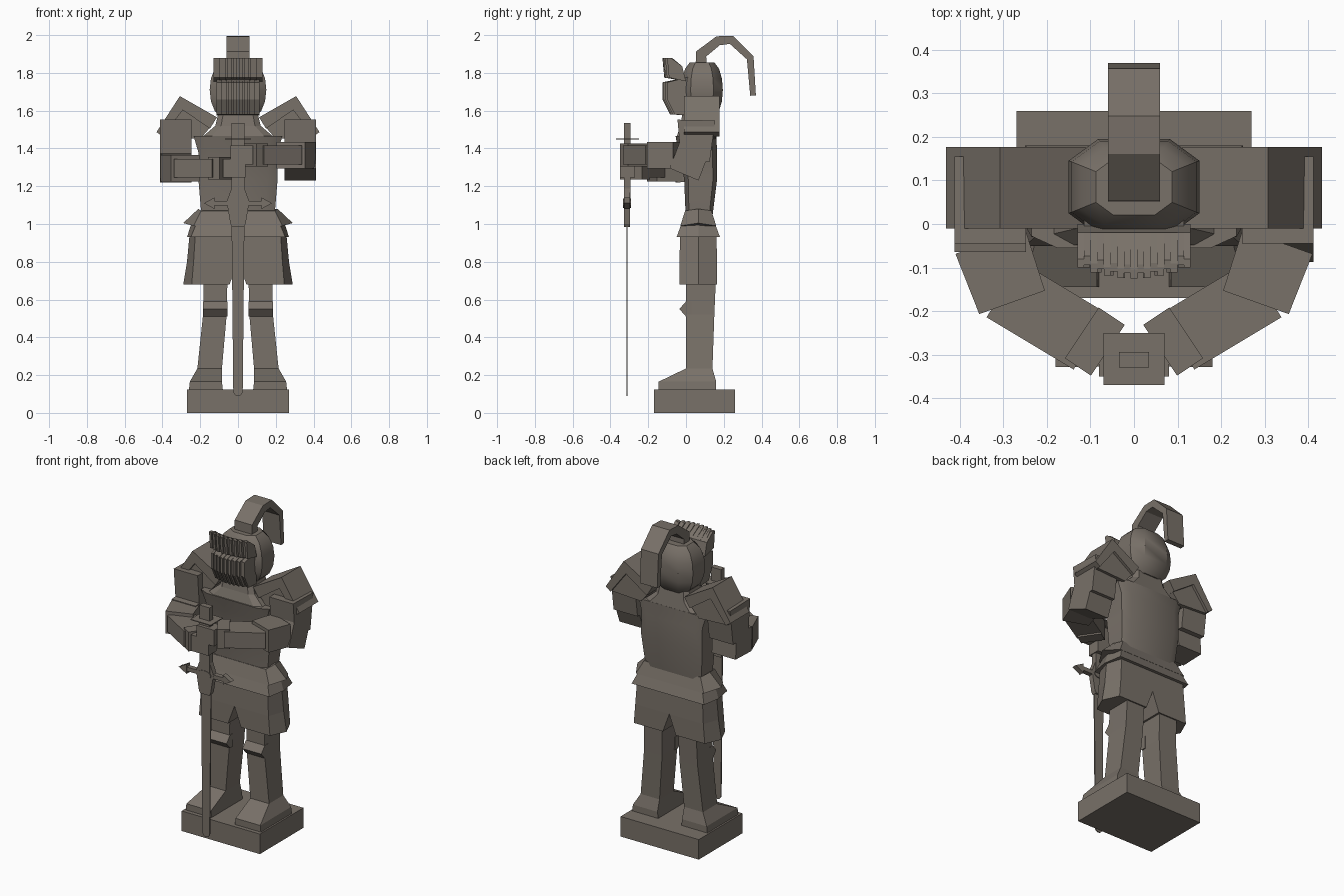
import bpy, bmesh, math
from mathutils import Vector

old = bpy.data.objects.get("Cube")
if old:
    bpy.data.objects.remove(old, do_unlink=True)

stone = bpy.data.materials.new("weathered stone")
stone.use_nodes = True
stone.diffuse_color = (.19, .165, .14, 1)
stone.node_tree.nodes["Principled BSDF"].inputs["Base Color"].default_value = stone.diffuse_color


def loft(name, rings, smooth=False, mirror=False):
    """Skin equal-length rings into a closed solid, optionally mirrored in x."""
    bm = bmesh.new()
    loops = [[bm.verts.new(point) for point in ring] for ring in rings]
    count = len(loops[0])
    for lower, upper in zip(loops, loops[1:]):
        for i in range(count):
            j = (i + 1) % count
            bm.faces.new((lower[i], lower[j], upper[j], upper[i]))
    bm.faces.new(loops[0][::-1])
    bm.faces.new(loops[-1])
    bmesh.ops.recalc_face_normals(bm, faces=bm.faces)
    mesh = bpy.data.meshes.new(name)
    bm.to_mesh(mesh)
    bm.free()
    mesh.materials.append(stone)
    part = bpy.data.objects.new(name, mesh)
    bpy.context.collection.objects.link(part)
    if mirror:
        part.modifiers.new("Mirror", "MIRROR").use_mirror_merge = False
    if smooth:
        bpy.ops.object.select_all(action="DESELECT")
        part.select_set(True)
        bpy.context.view_layer.objects.active = part
        bpy.ops.object.shade_smooth_by_angle(angle=math.radians(35))


def prism_x(name, left, right, outline, mirror=False):
    """Extrude a (y, z) outline along x."""
    loft(name, [[(x, y, z) for y, z in outline] for x in (left, right)], mirror=mirror)


def prism_y(name, front, back, outline, mirror=False):
    """Extrude an (x, z) outline along y."""
    loft(name, [[(x, y, z) for x, z in outline] for y in (front, back)], mirror=mirror)


def rect(left, right, front, back, z):
    return [(left, front, z), (right, front, z), (right, back, z), (left, back, z)]


def block(name, centre, size):
    """Box given by its centre and full size."""
    (x, y, z), (dx, dy, dz) = centre, [length / 2 for length in size]
    loft(name, [rect(x - dx, x + dx, y - dy, y + dy, level) for level in (z - dz, z + dz)])


def ribbon(name, path, axis, depth, start, end, mirror=False):
    """Sweep a rectangle along a path with mitred bends; thickness runs from start to end."""
    path, axis = [Vector(point) for point in path], Vector(axis)
    ways = [(b - a).normalized() for a, b in zip(path, path[1:])]
    rings = []
    for i, point in enumerate(path):
        before, after = ways[max(i - 1, 0)], ways[min(i, len(ways) - 1)]
        along = (before + after).normalized()
        thick = start + (end - start) * i / len(ways)
        across = axis.cross(along).normalized() * thick / 2 / before.dot(along)
        rise = axis * depth / 2
        rings.append([point - across - rise, point + across - rise,
                      point + across + rise, point - across + rise])
    loft(name, rings, mirror=mirror)


HIP_Y = .065


def half_hexa(inner, width, side, half_depth, z, peak=0):
    """Half of a six-sided ring, cut off at x = inner."""
    front, back = HIP_Y - half_depth, HIP_Y + half_depth
    return [(inner, front, z), (width, front, z), (side, HIP_Y, z + peak),
            (width, back, z), (inner, back, z)]


def hexa(*sizes):
    """Whole six-sided ring whose side corners may be lifted to a peak."""
    right = half_hexa(0, *sizes)[1:-1]
    return right + [(-x, y, z) for x, y, z in reversed(right)]


def octa(width, front, back, z, flat=.75):
    """Chamfered rectangular ring; flat is the straight share of each side."""
    middle, half = (front + back) / 2, (back - front) / 2
    quarter = [(flat, 1), (1, flat)]
    loop = quarter + [(a, -b) for a, b in reversed(quarter)]
    loop += [(-a, -b) for a, b in loop]
    return [(width * a, middle + half * b, z) for a, b in loop]


# Plinth and legs
block("plinth", (0, .045, .0625), (.54, .43, .125))
loft("leg_and_foot", [
    rect(.08, .26, -.145, .16, .12),
    rect(.085, .255, -.145, .16, .165),
    rect(.085, .215, 0, .14, .235),
    rect(.06, .185, 0, .15, .52),
    rect(.055, .18, 0, .16, .75)], mirror=True)
prism_x("knee_guard", .055, .185, [(.03, .51), (0, .51), (-.035, .55), (0, .59), (.03, .59)],
        mirror=True)

# Skirt: two halves parted by a notch, under a solid band
loft("skirt_half", [half_hexa(.045, .245, .29, .1, .68),
                    half_hexa(0, .235, .27, .1, .8)], mirror=True)
loft("skirt_band", [hexa(.235, .27, .1, .8), hexa(.225, .255, .095, .96)])

# Flared belt tiers, peaked at the hips
loft("lower_belt", [hexa(.25, .27, .115, .93), hexa(.205, .235, .075, 1.04)])
loft("upper_belt", [hexa(.235, .29, .095, .99, .015), hexa(.195, .21, .07, 1.07, .01)])

# Torso and collar
loft("torso", [octa(.19, 0, .135, 1), octa(.21, -.01, .165, 1.24),
               octa(.21, -.04, .165, 1.38), octa(.235, -.055, .16, 1.465)], smooth=True)
loft("collar", [octa(.19, -.05, .16, 1.46), octa(.12, -.03, .15, 1.52),
                octa(.105, -.02, .14, 1.58)])

# Helmet: boxy rounded shell
helmet = []
for step in range(-3, 4):
    angle = math.radians(step * 22)
    swell = math.cos(angle) ** .6
    helmet.append(octa(.15 * swell, .085 - .11 * swell, .085 + .11 * swell,
                       1.71 + .16 * math.sin(angle), .55))
loft("helmet", helmet, smooth=True)

# Ribbed visor with a lifted brow: alternate bars stand proud
BARS = 17
for bar in range(BARS):
    across = 2 * bar / (BARS - 1) - 1
    reach = .1 + .025 * (1 - across ** 2) - .012 * (bar % 2)
    for name, span, outline in (
            ("visor_bar", .23, [(.02, 1.575), (.04 - reach, 1.58), (-reach, 1.66),
                                (-reach, 1.75), (.02, 1.78)]),
            ("brow_bar", .26, [(0, 1.755), (.01 - reach, 1.775), (-reach, 1.88),
                               (.02 - reach, 1.88), (-.02, 1.835)])):
        pitch = span / BARS
        centre = across * (span - pitch) / 2
        prism_x(name, centre - pitch / 2, centre + pitch / 2, outline)

# Plume arching backwards
plume = [(.08, 1.8), (.08, 1.9), (.17, 1.97), (.24, 1.975), (.34, 1.88), (.355, 1.68)]
ribbon("plume", [(0, y, z) for y, z in plume], (1, 0, 0), .12, .06, .03)

# Bent shoulder plates with the joint filled beneath
ribbon("shoulder_plate", [(.13, .083, 1.535), (.3, .083, 1.64), (.415, .083, 1.475)],
       (0, 1, 0), .187, .07, .04, mirror=True)
prism_y("shoulder_joint", .005, .16, [(.4, 1.46), (.29, 1.61), (.14, 1.52), (.2, 1.45)],
        mirror=True)

# Arms: the right hand holds the grip lower than the left
for side, label, level in ((1, "left", 1.365), (-1, "right", 1.295)):
    def limb(part, path, axis, depth, start, end):
        ribbon(label + part, [(side * x, y, z) for x, y, z in path], axis, depth, start, end)

    limb("_upper_arm", [(.33, .055, 1.55), (.33, .05, 1.33)], (1, 0, 0), .165, .2, .15)
    limb("_elbow", [(.33, .095, 1.305), (.33, -.06, level)], (1, 0, 0), .165, .16, .15)
    limb("_elbow_cover", [(.33, -.04, level), (.28, -.18, level)], (0, 0, 1), .14, .17, .16)
    limb("_forearm", [(.3, -.15, level), (.1, -.27, level)], (0, 0, 1), .1, .15, .15)
    limb("_cuff", [(.12, -.25, level), (.06, -.29, level)], (0, 0, 1), .12, .14, .14)
    block(label + "_fist", (side * .02, -.31, level), (.12, .08, .1))

# Sword held point down
SWORD_Y = -.312
block("grip", (0, SWORD_Y, 1.33), (.07, .035, .41))
block("grip_plate", (0, -.31, 1.45), (.14, .12, .005))
loft("guard_hub", [rect(-width, width, -.328, -.297, z) for width, z in (
    (.03, .985), (.04, 1), (.06, 1.12), (.03, 1.2))])
block("crossguard", (0, SWORD_Y, 1.11), (.26, .03, .025))
prism_y("guard_tip", -.328, -.297, [(.125, 1.08), (.18, 1.11), (.125, 1.14)], mirror=True)
turn = [math.tau * step / 12 for step in range(12)]
prism_y("guard_boss", -.333, -.292,
        [(.045 * math.cos(a), 1.11 + .025 * math.sin(a)) for a in turn])
tip = [(-.025 * math.cos(a), .115 - .025 * math.sin(a)) for a in turn[:7]]
prism_y("blade", -.316, -.309, [(-.034, 1)] + tip + [(.034, 1)])
